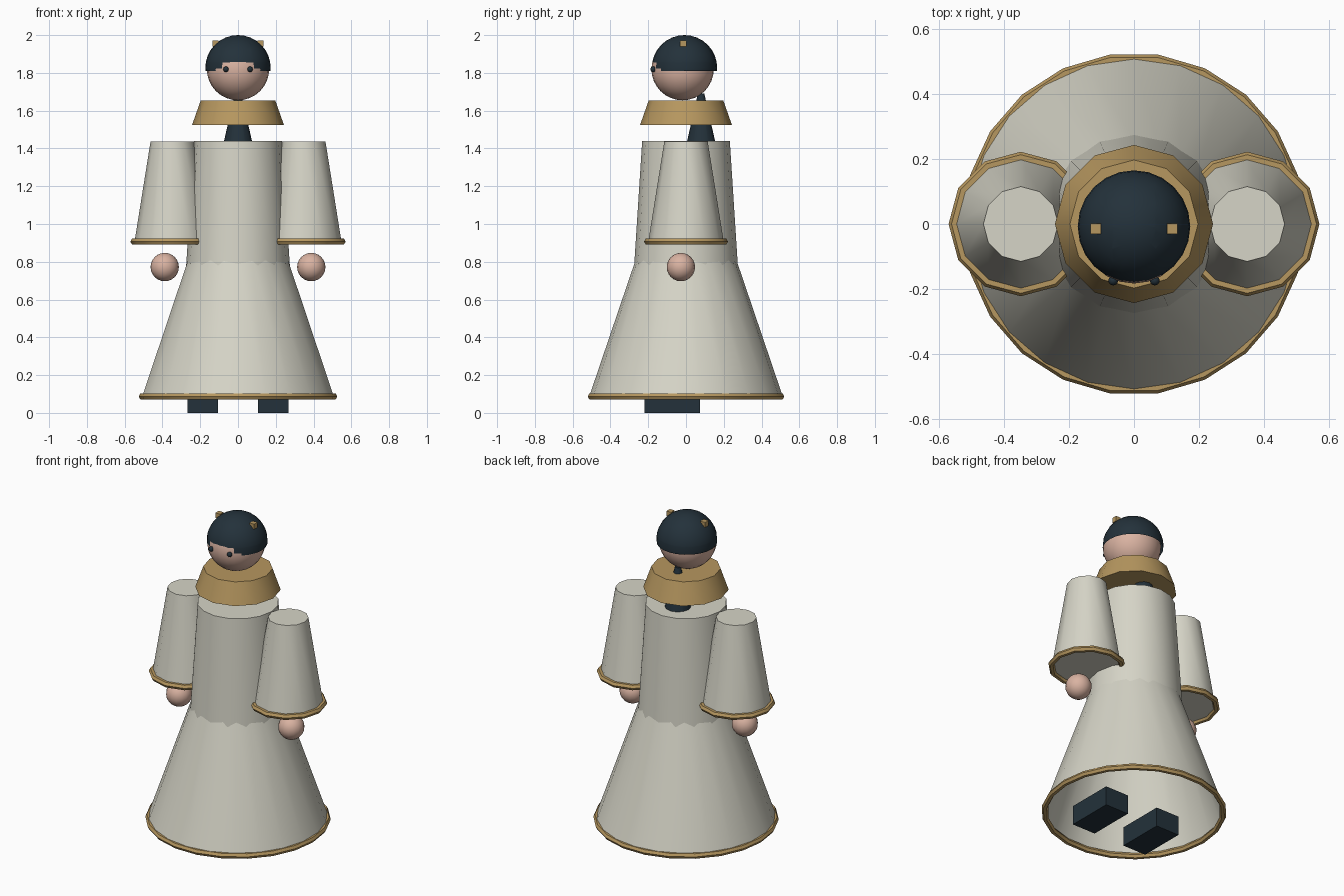
import bpy, bmesh, math
from mathutils import Vector

if "Cube" in bpy.data.objects:
    bpy.data.objects.remove(bpy.data.objects["Cube"])


def material(name, rgb):
    m = bpy.data.materials.new(name)
    m.diffuse_color = (*rgb, 1)
    m.use_nodes = True
    m.node_tree.nodes["Principled BSDF"].inputs["Base Color"].default_value = m.diffuse_color
    return m


CREAM = material("cream_cloth", (0.67, 0.66, 0.57))
GOLD = material("gold_trim", (0.47, 0.31, 0.115))
SKIN = material("skin", (0.70, 0.45, 0.36))
DARK = material("dark_navy", (0.017, 0.031, 0.043))


def finish(name, mat, smooth=True):
    ob = bpy.context.object
    ob.name = name
    ob.data.materials.append(mat)
    if smooth:
        bpy.ops.object.shade_smooth_by_angle(angle=math.radians(40))
    return ob


def cone(name, mat, x, y, z0, z1, r0, r1, sides, fill='NGON'):
    bpy.ops.mesh.primitive_cone_add(vertices=sides, radius1=r0, radius2=r1, depth=z1 - z0,
                                    end_fill_type=fill, location=(x, y, (z0 + z1) / 2))
    return finish(name, mat)


def ring(name, x, z, major, minor, sides):
    bpy.ops.mesh.primitive_torus_add(major_radius=major, minor_radius=minor, major_segments=sides,
                                     minor_segments=6, location=(x, 0, z))
    return finish(name, GOLD)


def ball(name, mat, loc, r, seg=24, rings=16):
    bpy.ops.mesh.primitive_uv_sphere_add(segments=seg, ring_count=rings, radius=r, location=loc)
    return finish(name, mat)


def box(name, mat, lo, hi):
    lo, hi = Vector(lo), Vector(hi)
    bpy.ops.mesh.primitive_cube_add(size=1, location=(lo + hi) / 2)
    bpy.context.object.scale = hi - lo
    return finish(name, mat, smooth=False)


# Robe: open skirt with hem, and upper body
cone("skirt", CREAM, 0, 0, 0.085, 0.83, 0.513, 0.26, 22, 'NOTHING')
ring("skirt_hem", 0, 0.087, 0.508, 0.018, 22)
cone("upper_body", CREAM, 0, 0, 0.74, 1.44, 0.277, 0.232, 16)

# Wide collar
cone("collar", GOLD, 0, 0, 1.525, 1.655, 0.243, 0.197, 12)

# Sleeves, cuffs, hands, feet, eyes and hair ornaments, left and right
for side, s in (("left", -1), ("right", 1)):
    cone(side + "_sleeve", CREAM, s * 0.348, 0, 0.905, 1.437, 0.2, 0.115, 12)
    ring(side + "_cuff", s * 0.348, 0.907, 0.204, 0.018, 12)
    ball(side + "_hand", SKIN, (s * 0.388, -0.027, 0.772), 0.075, 16, 12)
    x0, x1 = sorted((s * 0.107, s * 0.267))
    box(side + "_foot", DARK, (x0, -0.22, 0), (x1, 0.073, 0.12))
    ball(side + "_eye", DARK, (s * 0.064, -0.174, 1.819), 0.015, 10, 8)
    x0, x1 = sorted((s * 0.102, s * 0.134))
    box(side + "_hair_ornament", GOLD, (x0, -0.031, 1.94), (x1, 0.002, 1.972))

# Head
ball("head", SKIN, (0, -0.018, 1.82), 0.165)

# Hair cap: a sphere trimmed below the ears with a notch over the face
hair = ball("hair_cap", DARK, (0, -0.008, 1.827), 0.173)
bm = bmesh.new()
bm.from_mesh(hair.data)
LOW, BROW, NOTCH = 1.81 - 1.827, 1.855 - 1.827, 0.066
for co, no in (((0, 0, LOW), (0, 0, 1)), ((0, 0, BROW), (0, 0, 1)),
               ((NOTCH, 0, 0), (1, 0, 0)), ((-NOTCH, 0, 0), (1, 0, 0))):
    bmesh.ops.bisect_plane(bm, geom=bm.verts[:] + bm.edges[:] + bm.faces[:],
                           plane_co=co, plane_no=no, dist=1e-5)
cut = []
for f in bm.faces:
    c = f.calc_center_median()
    if c.z < LOW or (c.z < BROW and abs(c.x) < NOTCH and c.y < 0):
        cut.append(f)
bmesh.ops.delete(bm, geom=cut, context='FACES')
bm.to_mesh(hair.data)
bm.free()

# Tapered lock of hair running down through the collar
cone("hair_lock", DARK, 0, 0.08, 1.36, 1.69, 0.092, 0.017, 12)
